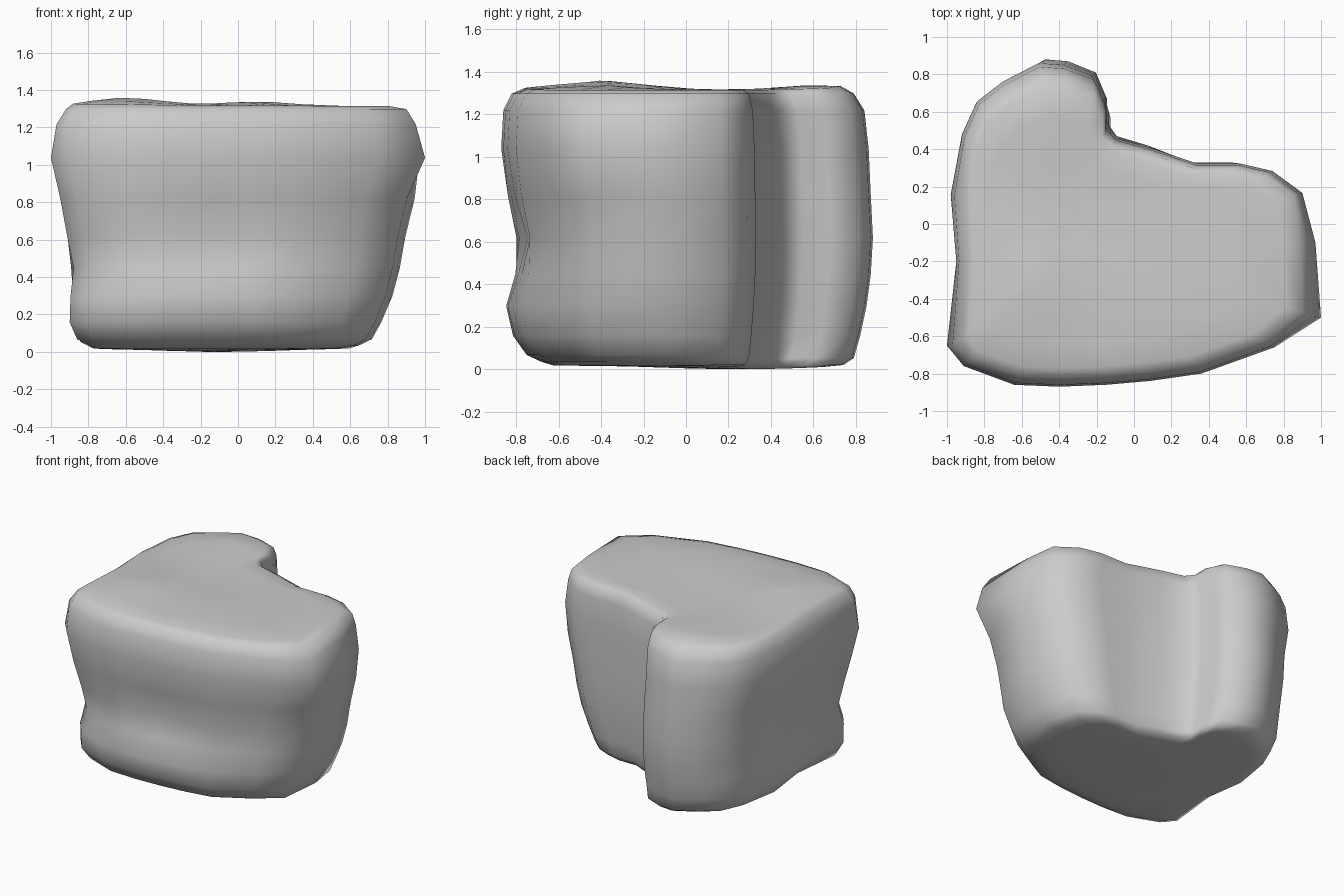
import bpy, bmesh
from math import exp

if "Cube" in bpy.data.objects:
    bpy.data.objects.remove(bpy.data.objects["Cube"])

# Plan outline at the widest level (counter-clockwise, L-shaped boulder)
OUTLINE = [(-1, -.65), (-.91, -.76), (-.64, -.86), (-.4, -.87), (-.15, -.86), (.08, -.84),
           (.36, -.8), (.75, -.66), (1, -.5), (.97, -.1), (.9, .17), (.74, .29), (.57, .33),
           (.34, .33), (.08, .42), (-.1, .47), (-.16, .55), (-.16, .68), (-.22, .81),
           (-.38, .87), (-.51, .88), (-.7, .78), (-.84, .67), (-.92, .49), (-.98, .16),
           (-.95, -.2)]

# Height, then extents: left, right, front, back
LEVELS = [(.037, .79, .65, .68, .74), (.07, .86, .72, .75, .79), (.16, .90, .77, .81, .82),
          (.30, .90, .83, .83, .85), (.45, .91, .87, .81, .87), (.62, .93, .90, .82, .88),
          (.82, .95, .95, .85, .87), (1.04, 1.0, 1.0, .87, .86), (1.22, .97, .95, .86, .84),
          (1.30, .92, .90, .82, .79)]
CENTRE = (-.38, -.1)


def bump(x, y, cx, cy, r):
    return exp(-((x - cx) ** 2 + (y - cy) ** 2) / r ** 2)


def level_points(level):
    z, left, right, front, back = level
    pts = []
    for x, y in OUTLINE:
        px = x * (right if x > 0 else left)
        py = y * (back / .88 if y > 0 else front / .87)
        if z > 1.04:  # rim stays close to the wall, only the corners are trimmed
            px = .5 * px + .5 * max(-left, min(right, x))
        if z < .9 and x > .6:  # front right corner is rounder lower down
            px *= .95 if y < -.4 else 1.025
            py *= .96 if y < -.4 else 1
        if y < -.6:  # shallow hollow across the front face with a ledge below
            py += .055 * exp(-((z - .64) / .17) ** 2 - ((x + .1) / .45) ** 2)
            py -= .02 * exp(-((z - .3) / .12) ** 2 - ((x + .2) / .5) ** 2)
        if x < -.85 and y < -.4:  # notch in the front left corner
            d = .035 * exp(-((z - .5) / .14) ** 2)
            px, py = px + d, py + d
        pts.append((px, py, z - (.015 if z < .1 and y > 0 else 0)))
    return pts


def cap_ring(pts, s, top):
    ring = []
    for x, y, z in pts:
        px, py = CENTRE[0] + (x - CENTRE[0]) * s, CENTRE[1] + (y - CENTRE[1]) * s
        if top:
            pz = 1.316 + .045 * bump(px, py, -.6, -.4, .3) + .024 * bump(px, py, -.45, .62, .25) \
                + .025 * bump(px, py, .1, -.4, .25)
        else:
            pz = .02 - .018 * bump(px, py, -.1, .25, .45)
        ring.append((px, py, pz))
    return ring


# Boulder: stacked side rings closed with gently uneven caps
rings = [level_points(l) for l in LEVELS]
low, high = rings[0], rings[-1]
rings = [cap_ring(low, s, False) for s in (.3, .6, .9)] + rings
rings += [cap_ring(high, s, True) for s in (.93, .75, .5, .25)]

bm = bmesh.new()
loops = [[bm.verts.new(p) for p in r] for r in rings]
n = len(OUTLINE)
for a, b in zip(loops, loops[1:]):
    for i in range(n):
        j = (i + 1) % n
        bm.faces.new((a[i], a[j], b[j], b[i]))
for loop, z in ((loops[0], .01), (loops[-1], 1.325)):
    c = bm.verts.new((*CENTRE, z))
    for i in range(n):
        bm.faces.new((loop[i], loop[(i + 1) % n], c))
bmesh.ops.recalc_face_normals(bm, faces=bm.faces)
bottom = min(v.co.z for v in bm.verts)
bmesh.ops.translate(bm, verts=bm.verts, vec=(0, 0, -bottom))
for f in bm.faces:
    f.smooth = True

mesh = bpy.data.meshes.new("boulder")
bm.to_mesh(mesh)
bm.free()
boulder = bpy.data.objects.new("boulder", mesh)
bpy.context.collection.objects.link(boulder)
